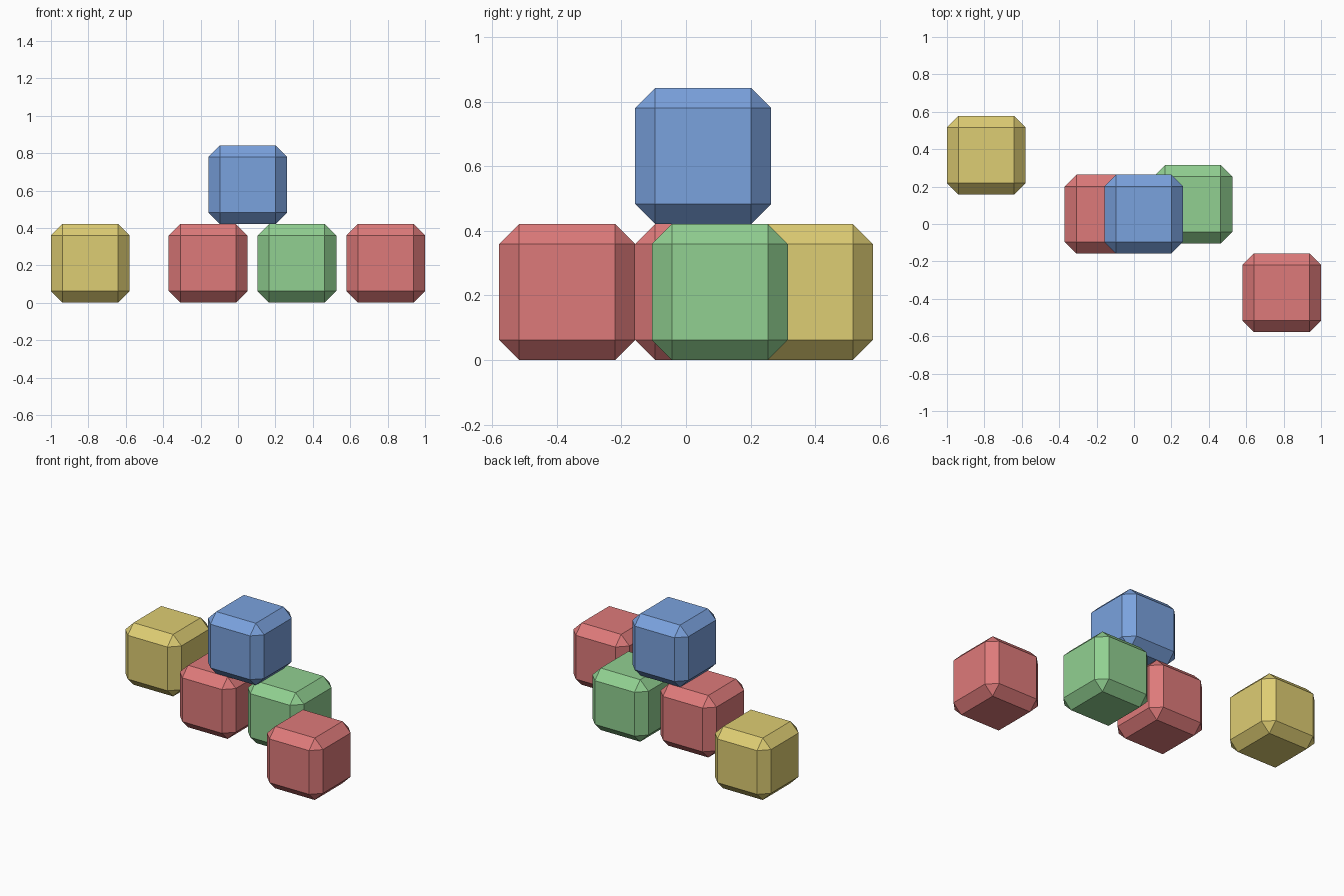
import bpy

if "Cube" in bpy.data.objects:
    bpy.data.objects.remove(bpy.data.objects["Cube"], do_unlink=True)

SIZE = 0.421
CHAMFER = 0.062


def linear(c):
    c /= 255
    return c / 12.92 if c <= 0.04045 else ((c + 0.055) / 1.055) ** 2.4


def make_material(name, rgb):
    color = (*(linear(c) for c in rgb), 1)
    mat = bpy.data.materials.new(name)
    mat.use_nodes = True
    mat.diffuse_color = color
    mat.node_tree.nodes["Principled BSDF"].inputs["Base Color"].default_value = color
    return mat


def block(name, x, y, level, mat):
    """A flat-shaded cube with single chamfers on every edge."""
    bpy.ops.mesh.primitive_cube_add(size=SIZE, location=(x, y, SIZE * (level + 0.5)))
    obj = bpy.context.object
    obj.name = name
    obj.data.materials.append(mat)
    bevel = obj.modifiers.new("chamfer", 'BEVEL')
    bevel.width = CHAMFER
    bevel.segments = 1
    bevel.limit_method = 'NONE'
    bpy.ops.object.modifier_apply(modifier=bevel.name)


red = make_material("soft red", (222, 122, 122))
green = make_material("soft green", (145, 208, 145))
blue = make_material("soft blue", (122, 162, 222))
yellow = make_material("soft yellow", (222, 205, 115))

# Blocks on the ground
block("yellow_block", -0.79, 0.368, 0, yellow)
block("red_block_middle", -0.16, 0.053, 0, red)
block("green_block", 0.315, 0.105, 0, green)
block("red_block_front", 0.79, -0.368, 0, red)

# Block stacked across the middle pair
block("blue_block", 0.052, 0.053, 1, blue)
